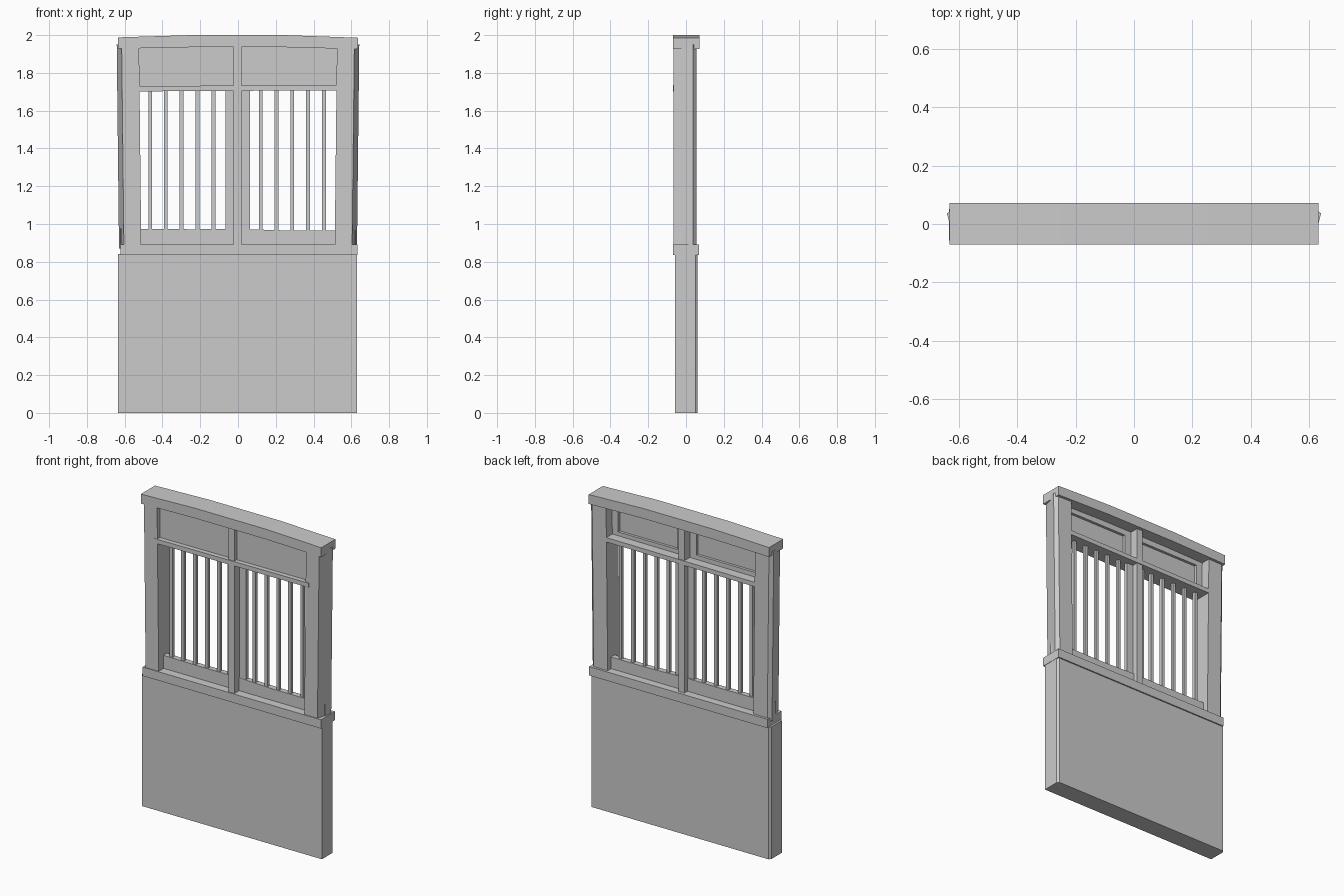
import bpy, bmesh

if "Cube" in bpy.data.objects:
    bpy.data.objects.remove(bpy.data.objects["Cube"])

def loft(name, ring_a, ring_b):
    """Solid between two matching rings of 3D points."""
    bm = bmesh.new()
    a = [bm.verts.new(p) for p in ring_a]
    b = [bm.verts.new(p) for p in ring_b]
    n = len(a)
    bm.faces.new(a[::-1])
    bm.faces.new(b)
    for i in range(n):
        j = (i + 1) % n
        bm.faces.new((a[i], a[j], b[j], b[i]))
    bmesh.ops.recalc_face_normals(bm, faces=bm.faces)
    me = bpy.data.meshes.new(name)
    bm.to_mesh(me)
    bm.free()
    ob = bpy.data.objects.new(name, me)
    bpy.context.collection.objects.link(ob)
    return ob

def box(name, x0, x1, y0, y1, z0, z1):
    r = [(x0, y0), (x1, y0), (x1, y1), (x0, y1)]
    return loft(name, [(x, y, z0) for x, y in r], [(x, y, z1) for x, y in r])

def profile_y(name, pts, y0, y1):
    """Front outline (x, z) pushed through in depth."""
    return loft(name, [(x, y0, z) for x, z in pts], [(x, y1, z) for x, z in pts])

# lower wall, back edges slightly chamfered
wall = [(-.635, -.057), (.63, -.057), (.63, .05), (.62, .062), (-.625, .062), (-.635, .05)]
loft("lower_wall", [(x, y, 0) for x, y in wall], [(x, y, .84) for x, y in wall])

# sill and gently arched top beam
box("sill", -.622, .632, -.07, .07, .836, .892)
profile_y("top_beam", [(-.634, 1.928), (-.25, 1.936), (.25, 1.936), (.634, 1.926),
                       (.634, 1.986), (.25, 2.0), (-.25, 2.0), (-.634, 1.988)], -.07, .072)

# side posts: angled outer face, leaning outward toward the top
post = [(.512, -.065), (.604, -.065), (.63, .036), (.61, .055), (.512, .055)]
for side, s in (("left", -1), ("right", 1)):
    loft(side + "_post", [(s * x, y, .87) for x, y in post],
         [(s * (x + .012), y, 1.95) for x, y in post])

# centre post with thin stile behind it
box("centre_post", -.024, .018, -.063, .05, .88, 1.94)
box("centre_stile", -.066, .064, -.012, .012, .96, 1.715)

# bottom window rail (its ends show past the posts) and upper rail
profile_y("bottom_rail", [(-.622, .885), (.622, .885), (.622, .966), (.25, .966),
                          (0, .974), (-.25, .972), (-.622, .976)], -.015, .02)
profile_y("upper_rail", [(-.545, 1.702), (.545, 1.708), (.545, 1.736), (-.545, 1.73)], -.068, .055)

# window bars
for side, xs in (("left", (-.464, -.383, -.299, -.214, -.13)),
                 ("right", (.12, .204, .287, .37, .455))):
    for i, x in enumerate(xs):
        box(f"{side}_bar_{i + 1}", x - .01, x + .01, -.01, .01, .96, 1.715)

# upper panels with a raised border on the back
for side, x0, x1 in (("left", -.53, -.02), ("right", .015, .53)):
    z0, z1, w = 1.72, 1.94, .04
    box(side + "_panel", x0, x1, -.038, -.022, z0, z1)
    box(side + "_border_low", x0, x1, -.03, -.005, z0, z0 + w)
    box(side + "_border_high", x0, x1, -.03, -.005, z1 - w, z1)
    box(side + "_border_a", x0, x0 + w + .01, -.03, -.005, z0 + w, z1 - w)
    box(side + "_border_b", x1 - w - .01, x1, -.03, -.005, z0 + w, z1 - w)
